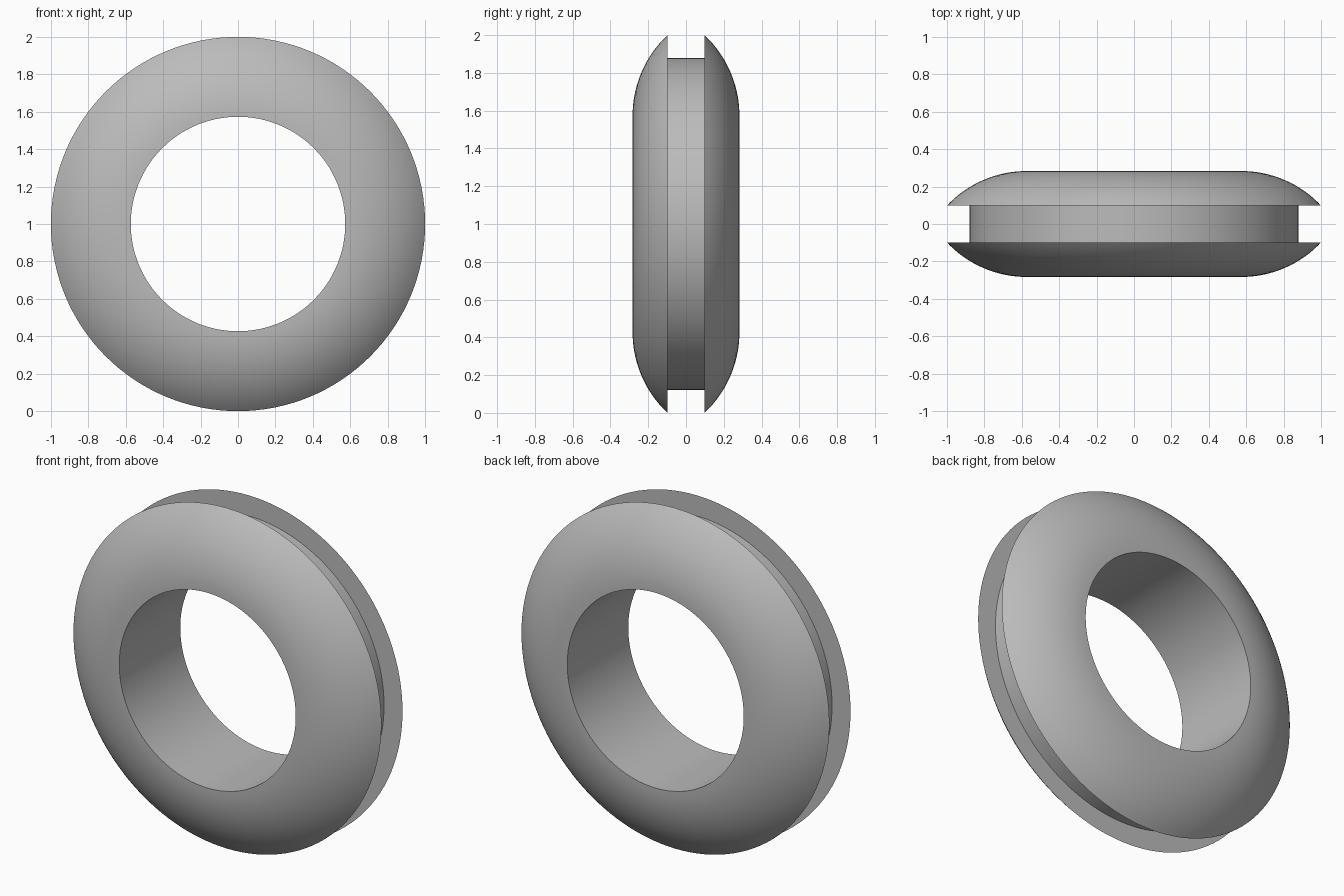
import bpy
import bmesh
from math import sin, cos, asin, pi, radians
from mathutils import Vector

cube = bpy.data.objects.get("Cube")
if cube:
    bpy.data.objects.remove(cube, do_unlink=True)

BORE, GROOVE, RIM = 0.573, 0.88, 1.0    # radii
HALF_DEPTH, HALF_SLOT = 0.283, 0.098    # distances from the middle plane
SEGMENTS, ARC_STEPS = 128, 16

# Grey rubber
rubber = bpy.data.materials.new("grey_rubber")
rubber.use_nodes = True
grey = (0.5, 0.5, 0.5, 1)
rubber.diffuse_color = grey
rubber.node_tree.nodes["Principled BSDF"].inputs["Base Color"].default_value = grey

# Domed flange: arc that starts flat at the bore and ends at the rim
rise, run = HALF_DEPTH - HALF_SLOT, RIM - BORE
arc_radius = (run ** 2 + rise ** 2) / (2 * rise)
sweep = asin(run / arc_radius)
half = []
for i in range(ARC_STEPS + 1):
    a = sweep * i / ARC_STEPS
    half.append((BORE + arc_radius * sin(a),
                 HALF_DEPTH - arc_radius * (1 - cos(a))))
half.append((GROOVE, HALF_SLOT))

# Closed cross-section, mirrored about the middle plane
profile = half + [(r, -y) for r, y in reversed(half)]

# Revolve the cross-section around the y axis
bm = bmesh.new()
verts = [bm.verts.new((r, y, 0)) for r, y in profile]
edges = [bm.edges.new((v, verts[i - 1])) for i, v in enumerate(verts)]
bmesh.ops.spin(bm, geom=verts + edges, cent=Vector(), axis=(0, 1, 0),
               angle=2 * pi, steps=SEGMENTS, use_merge=True)
bmesh.ops.remove_doubles(bm, verts=bm.verts[:], dist=0.0001)
bmesh.ops.recalc_face_normals(bm, faces=bm.faces[:])
mesh = bpy.data.meshes.new("grommet_ring")
bm.to_mesh(mesh)
bm.free()

ring = bpy.data.objects.new("grommet_ring", mesh)
ring.location.z = RIM
mesh.materials.append(rubber)
bpy.context.collection.objects.link(ring)

# Smooth surfaces with crisp rim, groove and bore edges
bpy.ops.object.select_all(action='DESELECT')
ring.select_set(True)
bpy.context.view_layer.objects.active = ring
bpy.ops.object.shade_smooth_by_angle(angle=radians(30))
